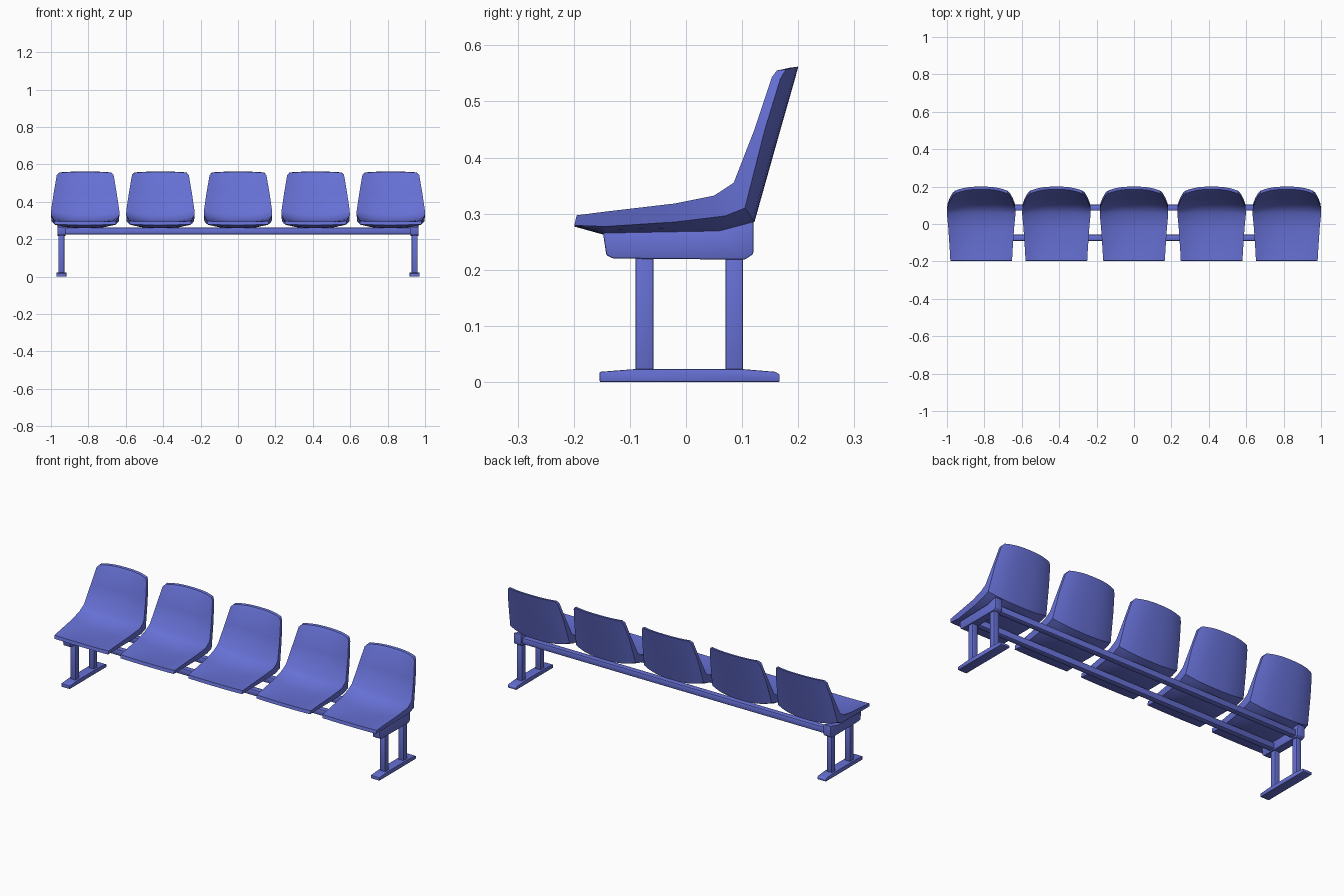
import bpy, bmesh, math

if "Cube" in bpy.data.objects:
    bpy.data.objects.remove(bpy.data.objects["Cube"])

blue = bpy.data.materials.new("blue")
blue.diffuse_color = (0.133, 0.162, 0.658, 1)
blue.use_nodes = True
blue.node_tree.nodes["Principled BSDF"].inputs["Base Color"].default_value = blue.diffuse_color


def finish(name, bm, angle=35):
    bmesh.ops.recalc_face_normals(bm, faces=bm.faces)
    me = bpy.data.meshes.new(name)
    bm.to_mesh(me)
    bm.free()
    me.materials.append(blue)
    ob = bpy.data.objects.new(name, me)
    bpy.context.collection.objects.link(ob)
    bpy.ops.object.select_all(action='DESELECT')
    ob.select_set(True)
    bpy.context.view_layer.objects.active = ob
    bpy.ops.object.shade_smooth_by_angle(angle=math.radians(angle))
    return ob


def prism(name, profile, x0, x1, bevel=0.0):
    """Side profile (y, z) extruded along x."""
    bm = bmesh.new()
    face = bm.faces.new([bm.verts.new((x0, y, z)) for y, z in profile])
    ext = bmesh.ops.extrude_face_region(bm, geom=[face])
    vs = [v for v in ext["geom"] if isinstance(v, bmesh.types.BMVert)]
    bmesh.ops.translate(bm, verts=vs, vec=(x1 - x0, 0, 0))
    if bevel:
        bmesh.ops.bevel(bm, geom=bm.edges[:], offset=bevel, segments=2,
                        profile=0.5, affect='EDGES')
    return finish(name, bm)


def box(name, x0, x1, y0, y1, z0, z1, bevel=0.004):
    return prism(name, [(y0, z0), (y1, z0), (y1, z1), (y0, z1)], x0, x1, bevel)


# Seat shell sections: half width, centre y, z, edge y, z
INNER = [(.165, -.195, .294, -.195, .297), (.168, -.14, .290, -.14, .304),
         (.176, -.02, .291, -.02, .318), (.183, .06, .302, .05, .332),
         (.182, .105, .335, .085, .355), (.168, .143, .45, .122, .45),
         (.152, .175, .545, .153, .543), (.140, .185, .560, .162, .555)]
OUTER = [(.163, -.199, .277, -.199, .279), (.160, -.145, .262, -.145, .277),
         (.170, -.02, .257, -.02, .285), (.180, .06, .262, .07, .296),
         (.181, .122, .285, .105, .31), (.168, .167, .445, .14, .448),
         (.152, .195, .543, .168, .54), (.140, .2, .562, .178, .557)]
N = 12


def seat(name, cx):
    bm = bmesh.new()

    def grid(rows):
        out = []
        for w, yc, zc, ye, ze in rows:
            line = []
            for i in range(N + 1):
                u = 2 * i / N - 1
                t = abs(u) ** 2.6
                line.append(bm.verts.new((cx + w * u, yc + (ye - yc) * t,
                                          zc + (ze - zc) * t)))
            out.append(line)
        return out

    def strip(a, b):
        for i in range(len(a) - 1):
            bm.faces.new((a[i], a[i + 1], b[i + 1], b[i]))

    top, under = grid(INNER), grid(OUTER)
    for g in (top, under):
        for a, b in zip(g, g[1:]):
            strip(a, b)
    for k in (0, -1):
        strip(top[k], under[k])                                # front and top rim
        strip([r[k] for r in top], [r[k] for r in under])      # side rims
    return finish(name, bm, 40)


for n, cx in enumerate((-0.817, -0.415, 0, 0.415, 0.817)):
    seat(f"seat_{n + 1}", cx)

# Two long rails under the seats
for name, y in (("front_rail", -0.074), ("back_rail", 0.088)):
    box(name, -0.965, 0.965, y - 0.017, y + 0.017, 0.226, 0.262, 0.008)

# End supports: cross bracket, two posts and a foot on each side
for side, s in (("left", -1), ("right", 1)):
    x = 0.944 * s
    prism(side + "_bracket", [(-.148, .266), (-.142, .226), (-.13, .22), (.105, .218),
                              (.12, .228), (.12, .286), (.06, .27)],
          x - 0.022, x + 0.022, 0.003)
    for name, y in (("front_post", -0.074), ("back_post", 0.086)):
        box(f"{side}_{name}", x - 0.016, x + 0.016, y - 0.016, y + 0.016, 0.015, 0.23)
    prism(side + "_foot", [(-.154, 0), (.167, 0), (.167, .013), (.16, .018), (.1, .023),
                           (-.09, .023), (-.154, .018)], x - 0.026, x + 0.026, 0.002)
